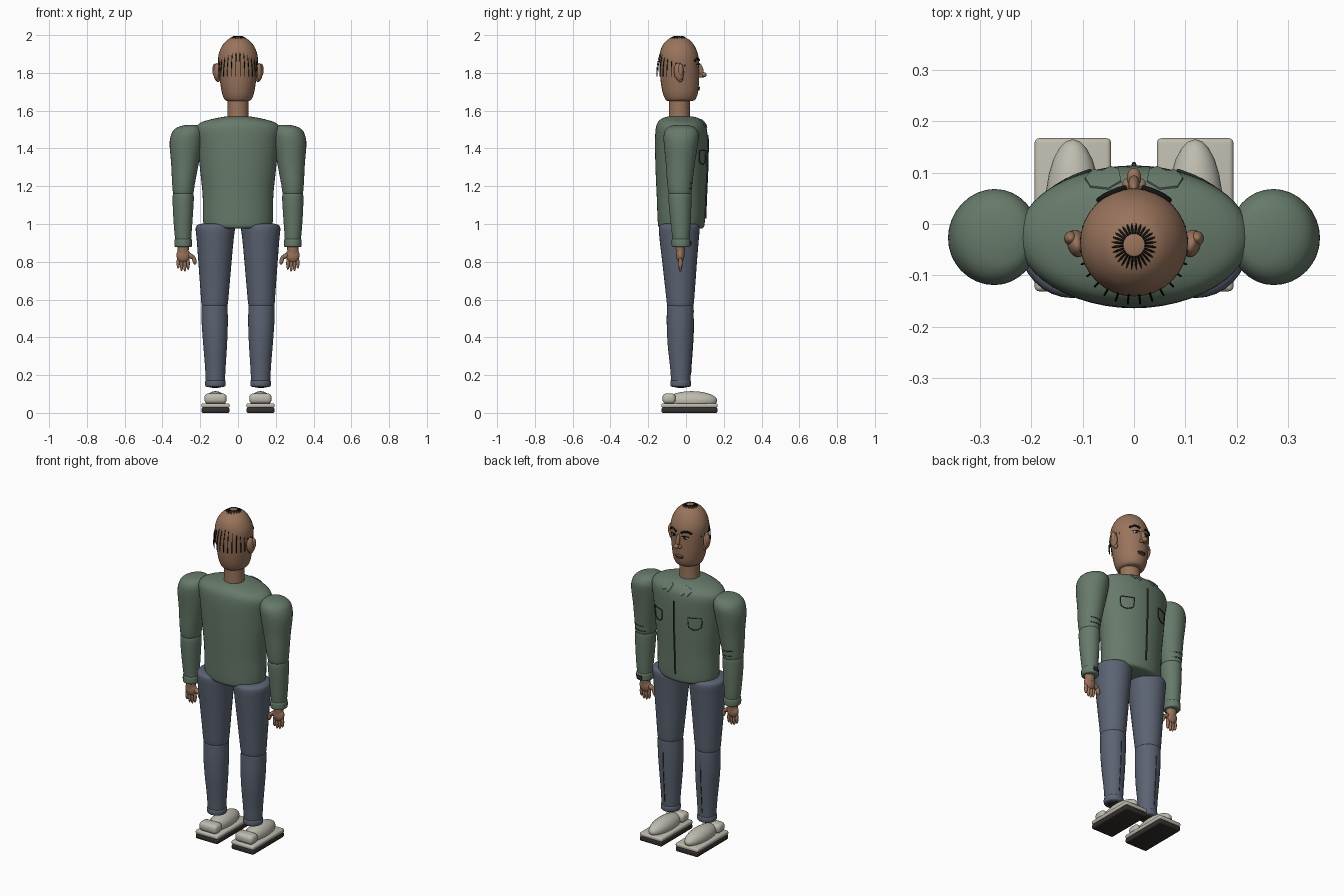
import bpy, bmesh, math
from mathutils import Vector

if "Cube" in bpy.data.objects:
    bpy.data.objects.remove(bpy.data.objects["Cube"])


def material(name, rgb):
    m = bpy.data.materials.new(name)
    m.diffuse_color = (*rgb, 1)
    m.use_nodes = True
    m.node_tree.nodes["Principled BSDF"].inputs["Base Color"].default_value = m.diffuse_color
    return m


SKIN = material("skin", (0.32, 0.175, 0.107))
GREEN = material("shirt green", (0.135, 0.195, 0.145))
SEAM = material("dark stitching", (0.025, 0.04, 0.03))
DENIM = material("trouser blue grey", (0.105, 0.125, 0.17))
SHOE = material("shoe off white", (0.52, 0.50, 0.43))
SOLE = material("dark sole", (0.035, 0.028, 0.026))
HAIR = material("black hair", (0.008, 0.007, 0.007))
LIP = material("lips", (0.20, 0.085, 0.065))
WHITE = material("eye white", (0.65, 0.62, 0.57))


def finish(name, bm, mat, angle=40):
    bmesh.ops.recalc_face_normals(bm, faces=bm.faces)
    me = bpy.data.meshes.new(name)
    bm.to_mesh(me)
    bm.free()
    me.materials.append(mat)
    ob = bpy.data.objects.new(name, me)
    bpy.context.collection.objects.link(ob)
    bpy.ops.object.select_all(action='DESELECT')
    ob.select_set(True)
    bpy.context.view_layer.objects.active = ob
    bpy.ops.object.shade_smooth_by_angle(angle=math.radians(angle))
    return ob


def refine(rows, steps=4):
    """Smooth curve through the cross-section rows."""
    out = []
    for i in range(len(rows) - 1):
        p0, p1, p2, p3 = (rows[max(0, min(len(rows) - 1, i + k))] for k in (-1, 0, 1, 2))
        for j in range(steps):
            t = j / steps
            out.append([0.5 * (2 * b + (c - a) * t + (2 * a - 5 * b + 4 * c - d) * t * t
                               + (3 * b - a - 3 * c + d) * t ** 3)
                        for a, b, c, d in zip(p0, p1, p2, p3)])
    return out + [list(rows[-1])]


def loft(name, rows, mat, side=1, seg=32):
    """Stack of ellipses: (z, centre x, centre y, radius x, radius y)."""
    bm = bmesh.new()
    rings = []
    for z, cx, cy, rx, ry in refine(rows):
        rings.append([bm.verts.new((side * cx + rx * math.cos(2 * math.pi * k / seg),
                                    cy + ry * math.sin(2 * math.pi * k / seg), z)) for k in range(seg)])
    for a, b in zip(rings, rings[1:]):
        for k in range(seg):
            bm.faces.new((a[k], a[(k + 1) % seg], b[(k + 1) % seg], b[k]))
    bm.faces.new(rings[0])
    bm.faces.new(rings[-1])
    return finish(name, bm, mat)


def front_y(rows, x, z, cx=0):
    """Height of a lofted body's face side at x, z."""
    fine = refine(rows)
    a, b = next(((p, q) for p, q in zip(fine, fine[1:])
                 if min(p[0], q[0]) <= z <= max(p[0], q[0])), (fine[-2], fine[-1]))
    t = (z - a[0]) / (b[0] - a[0])
    cy, rx, ry = (a[i] + (b[i] - a[i]) * t for i in (2, 3, 4))
    return cy + ry * math.sqrt(max(0, 1 - ((x - cx) / rx) ** 2))


def ball(name, loc, size, mat, rot=(0, 0, 0)):
    bm = bmesh.new()
    bmesh.ops.create_uvsphere(bm, u_segments=24, v_segments=14, radius=1)
    ob = finish(name, bm, mat)
    ob.location, ob.scale, ob.rotation_euler = loc, size, rot
    return ob


def box(name, loc, size, mat, bevel):
    bm = bmesh.new()
    bmesh.ops.create_cube(bm, size=1)
    bmesh.ops.scale(bm, vec=size, verts=bm.verts)
    bmesh.ops.bevel(bm, geom=bm.edges[:], offset=bevel, segments=3, profile=0.5, affect='EDGES')
    ob = finish(name, bm, mat)
    ob.location = loc
    return ob


def tube(name, paths, radius, mat, closed=False):
    cu = bpy.data.curves.new(name, 'CURVE')
    cu.dimensions = '3D'
    cu.bevel_depth, cu.bevel_resolution, cu.use_fill_caps = radius, 1, True
    for pts in paths:
        sp = cu.splines.new('POLY')
        sp.points.add(len(pts) - 1)
        sp.use_cyclic_u = closed
        for p, q in zip(sp.points, pts):
            p.co = (*q, 1)
    cu.materials.append(mat)
    ob = bpy.data.objects.new(name, cu)
    bpy.context.collection.objects.link(ob)
    bpy.ops.object.select_all(action='DESELECT')
    ob.select_set(True)
    bpy.context.view_layer.objects.active = ob
    bpy.ops.object.convert(target='MESH')
    return bpy.context.object


# Head and neck
head = [(1.65, 0, -.035, .05, .06), (1.658, 0, -.03, .07, .078), (1.69, 0, -.03, .084, .092),
        (1.74, 0, -.032, .093, .1), (1.8, 0, -.034, .1, .104), (1.86, 0, -.036, .105, .105),
        (1.9, 0, -.038, .102, .101), (1.94, 0, -.04, .086, .087), (1.97, 0, -.04, .062, .064),
        (1.985, 0, -.04, .038, .04), (1.992, 0, -.04, .012, .012)]
loft("head", head, SKIN)
loft("neck", [(1.54, 0, -.035, .057, .057), (1.6, 0, -.035, .055, .055), (1.68, 0, -.035, .055, .055)], SKIN)

# Face
ball("nose_bridge", (0, .078, 1.815), (.011, .014, .04), SKIN, (.25, 0, 0))
ball("nose_tip", (0, .09, 1.79), (.014, .019, .014), SKIN)
for i, s in enumerate((1, -1)):
    ball("nostril", (s * .013, .077, 1.784), (.010, .012, .009), SKIN)
    ball("eye", (s * .037, front_y(head, .037, 1.838) - .004, 1.838), (.017, .007, .008), WHITE)
    ball("iris", (s * .037, front_y(head, .037, 1.838) + .0005, 1.838), (.008, .004, .0075), HAIR)
    lid = [(s * x, front_y(head, x, 1.847) + .002, 1.847 - 12 * (x - .037) ** 2) for x in (.018, .028, .037, .047, .057)]
    tube("upper_eyelid", [lid], .0025, HAIR)
    brow = [(s * x, front_y(head, x, z) + .003, z)
            for x, z in ((.016, 1.866), (.03, 1.873), (.045, 1.876), (.058, 1.872), (.07, 1.862))]
    tube("eyebrow", [brow], .0055, HAIR)
    ball("ear", (s * .112, -.038, 1.805), (.018, .027, .047), SKIN, (.1, 0, -s * .2))
    ball("ear_rim", (s * .123, -.028, 1.815), (.013, .014, .034), SKIN)
    ball("ear_lobe", (s * .106, -.03, 1.766), (.012, .014, .015), SKIN)
for z, w in ((1.722, .027), (1.711, .023)):
    ball("lip", (0, front_y(head, 0, z) - .002, z), (w, .01, .006), LIP)
tube("mouth_line", [[(x, front_y(head, x, 1.7165) + .004 - 4 * x * x, 1.7165) for x in (-.024, -.012, 0, .012, .024)]], .0018, HAIR)

# Hair: strands fanning out from the crown, short over the face
strands = []
for k in range(28):
    a = 2 * math.pi * (k + .5) / 28
    low = 1.78 if math.sin(a) < .15 else 1.78 + .15 * min(1, (math.sin(a) - .15) / .5)
    end = math.acos((low - 1.79) / .208)
    strands.append([(.108 * math.sin(t) * math.cos(a),
                     -.04 + (.116 if math.sin(a) < 0 else .108) * math.sin(t) * math.sin(a),
                     1.79 + .208 * math.cos(t))
                    for t in (.2 + (end - .2) * j / 12 for j in range(13))])
tube("hair_strands", strands, .0021, HAIR)

# Shirt body
torso = [(.975, 0, -.025, .15, .105), (.985, 0, -.025, .175, .12), (1.02, 0, -.025, .185, .125),
         (1.15, 0, -.025, .187, .13), (1.28, 0, -.025, .2, .136), (1.42, 0, -.025, .215, .139),
         (1.5, 0, -.025, .225, .136), (1.535, 0, -.026, .2, .125), (1.555, 0, -.028, .14, .105),
         (1.567, 0, -.03, .08, .075), (1.57, 0, -.035, .05, .05)]
loft("shirt_body", torso, GREEN, seg=48)
tube("shirt_placket", [[(0, front_y(torso, 0, 1.03 + .04 * k) + .003, 1.03 + .04 * k) for k in range(12)]], .0045, SEAM)


def on_shirt(x, z, gap):
    return (x, front_y(torso, x, z) + gap, z)


for s in (1, -1):
    # Chest pocket plate with stitched edge
    shape = [(.085, 1.388), (.11, 1.388), (.135, 1.388), (.155, 1.388), (.155, 1.36), (.152, 1.332),
             (.137, 1.32), (.12, 1.316), (.103, 1.32), (.088, 1.332), (.085, 1.36)]
    edge = [on_shirt(s * x, z, .003) for x, z in shape]
    tube("pocket_stitching", [edge], .0028, SEAM, True)
    # Collar tab
    shape = [(.025, 1.553), (.05, 1.558), (.085, 1.55), (.095, 1.535), (.08, 1.515), (.062, 1.527), (.045, 1.512), (.03, 1.53)]
    bm = bmesh.new()
    rim = [bm.verts.new(on_shirt(s * x, z, .007)) for x, z in shape]
    mid = bm.verts.new(on_shirt(s * .06, 1.542, .009))
    for p, q in zip(rim, rim[1:] + rim[:1]):
        bm.faces.new((p, q, mid))
    ext = bmesh.ops.extrude_face_region(bm, geom=bm.faces[:])
    bmesh.ops.translate(bm, vec=(0, -.008, -.004), verts=[v for v in ext["geom"] if isinstance(v, bmesh.types.BMVert)])
    finish("collar_tab", bm, GREEN)

# Limbs
upper = [(1.155, .29, -.032, .045, .05), (1.165, .29, -.032, .054, .06), (1.22, .288, -.033, .061, .067),
         (1.32, .281, -.03, .073, .077), (1.42, .276, -.027, .086, .09), (1.47, .27, -.025, .085, .093),
         (1.5, .264, -.025, .074, .082), (1.518, .255, -.025, .05, .058), (1.525, .247, -.025, .02, .022)]
fore = [(.915, .29, -.026, .042, .044), (.96, .291, -.027, .046, .049), (1.06, .291, -.03, .053, .057),
        (1.13, .29, -.032, .056, .061), (1.16, .29, -.032, .054, .06), (1.175, .29, -.032, .045, .05)]
cuff = [(.878, .29, -.026, .04, .042), (.883, .29, -.026, .046, .049), (.9, .29, -.026, .047, .05),
        (.917, .29, -.026, .046, .049), (.922, .29, -.026, .04, .042)]
thigh = [(.56, .124, -.03, .06, .06), (.572, .124, -.03, .069, .07), (.65, .123, -.031, .076, .078),
         (.8, .122, -.034, .088, .092), (.92, .121, -.036, .098, .104), (.975, .12, -.036, .104, .108),
         (.995, .118, -.036, .096, .1), (1.003, .115, -.036, .07, .075)]
shin = [(.16, .12, -.028, .05, .05), (.25, .12, -.029, .055, .056), (.36, .121, -.031, .063, .066),
        (.47, .123, -.031, .069, .071), (.55, .124, -.03, .069, .071), (.568, .124, -.03, .067, .069), (.58, .124, -.03, .055, .056)]
hem = [(.138, .12, -.028, .046, .046), (.143, .12, -.028, .053, .053), (.158, .12, -.028, .055, .055),
       (.17, .12, -.028, .053, .053), (.175, .12, -.028, .046, .046)]
for s in (1, -1):
    for name, rows, mat in (("upper_sleeve", upper, GREEN), ("lower_sleeve", fore, GREEN), ("sleeve_cuff", cuff, GREEN),
                            ("trouser_thigh", thigh, DENIM), ("trouser_shin", shin, DENIM), ("trouser_hem", hem, DENIM)):
        loft(name, rows, mat, s)
    ball("ankle", (s * .12, -.028, .142), (.04, .04, .01), SOLE)
    # Stitched creases at the elbow and down the shin
    folds = [[(s * (.29 + x), front_y(rows, .29 + x, z, .29) + .001, z + x * .1)
              for x in (-.035, -.018, 0, .018, .035)] for z, rows in ((1.215, upper), (1.185, upper))]
    tube("elbow_creases", folds, .002, SEAM)
    seam = [(s * .124, front_y(shin, .124, .2 + .03 * k, .122) + .001, .2 + .03 * k) for k in range(11)]
    tube("shin_seam", [seam], .0022, SEAM)
    # Hand with four fingers and an inward thumb
    loft("wrist", [(.84, .29, -.03, .028, .022), (.89, .29, -.03, .031, .026)], SKIN, s)
    ball("palm", (s * .29, -.03, .835), (.036, .022, .04), SKIN)
    for k in range(4):
        x, tip = .264 + .0175 * k, (.757, .748, .75, .764)[k]
        ball("finger", (s * x, -.03, (tip + .825) / 2), (.0088, .011, (.825 - tip) / 2), SKIN)
    ball("thumb_base", (s * .253, -.03, .832), (.026, .014, .013), SKIN, (0, -s * .6, 0))
    ball("thumb_tip", (s * .232, -.03, .81), (.011, .012, .026), SKIN, (0, s * .25, 0))
    # Shoe
    box("outsole", (s * .119, .018, .014), (.147, .296, .028), SOLE, .008)
    box("midsole", (s * .119, .018, .039), (.149, .298, .024), SHOE, .009)
    ball("shoe_upper", (s * .119, .03, .065), (.054, .135, .05), SHOE)
    box("shoe_heel", (s * .119, -.09, .076), (.118, .07, .054), SHOE, .02)
box("cuff_button", (.29, .025, .9), (.03, .008, .022), SOLE, .003)
